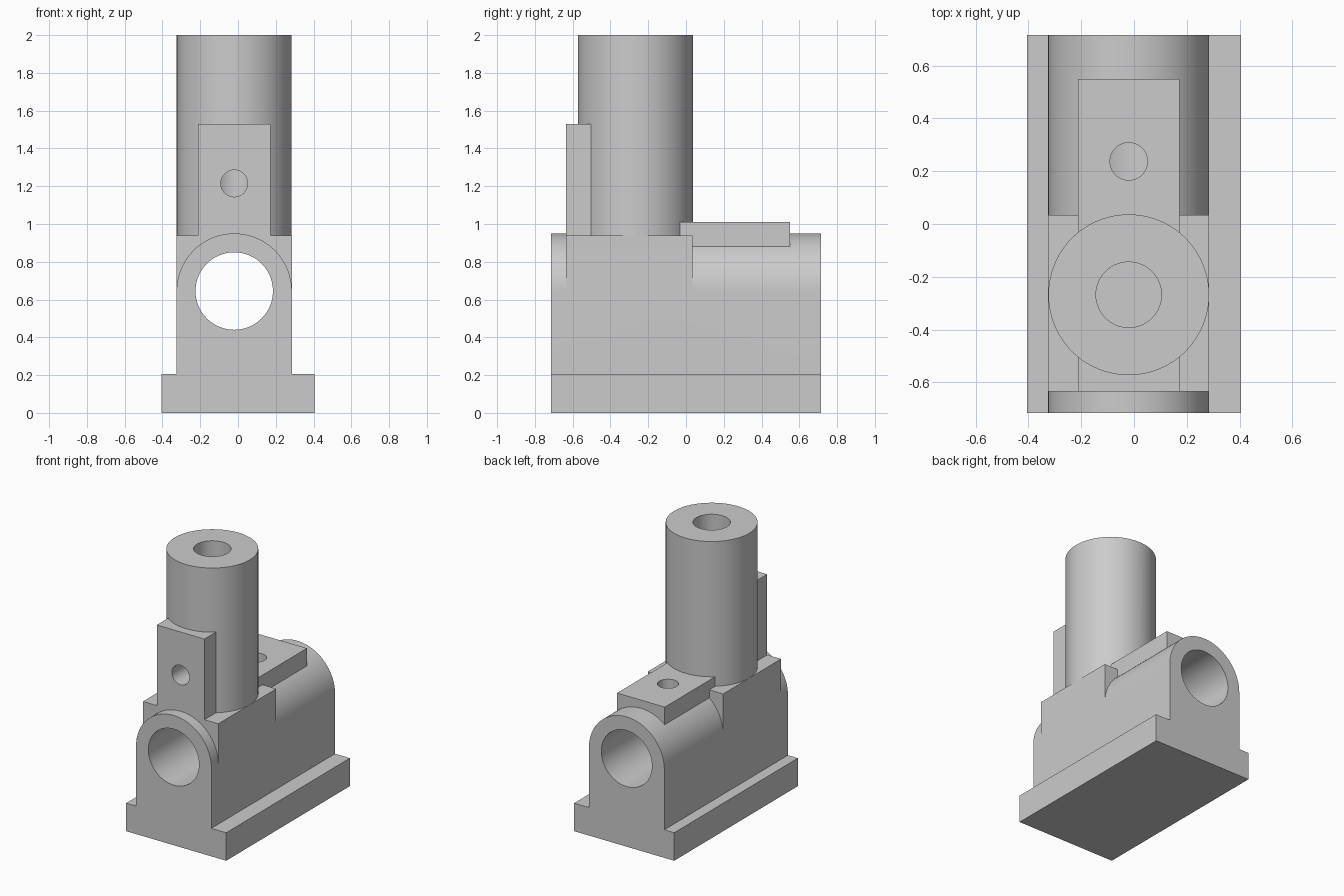
import bpy, bmesh, math
from mathutils import Matrix, Vector

cube = bpy.data.objects.get("Cube")
if cube:
    bpy.data.objects.remove(cube, do_unlink=True)

grey = bpy.data.materials.new("machined_grey")
grey.use_nodes = True
colour = (0.6, 0.6, 0.6, 1)
grey.diffuse_color = colour
grey.node_tree.nodes["Principled BSDF"].inputs["Base Color"].default_value = colour

CX = -0.02          # common centre line of the upper parts
R = 0.305           # outer radius of both barrels
BORE_Z = 0.645      # height of the horizontal bore
POST_Y = -0.268     # position of the upright post
LENGTH = 1.43
SEGMENTS = 96


def finish(name, bm):
    bmesh.ops.recalc_face_normals(bm, faces=bm.faces)
    mesh = bpy.data.meshes.new(name)
    bm.to_mesh(mesh)
    bm.free()
    mesh.materials.append(grey)
    obj = bpy.data.objects.new(name, mesh)
    bpy.context.collection.objects.link(obj)
    return obj


def box(name, x, y, z):
    bm = bmesh.new()
    size = [b - a for a, b in (x, y, z)]
    centre = [(a + b) / 2 for a, b in (x, y, z)]
    bmesh.ops.create_cube(bm, size=1, matrix=Matrix.Translation(centre) @ Matrix.Diagonal((*size, 1)))
    return finish(name, bm)


def cylinder(name, radius, start, end):
    bm = bmesh.new()
    start, end = Vector(start), Vector(end)
    axis = end - start
    turn = axis.to_track_quat('Z', 'Y').to_matrix().to_4x4()
    bmesh.ops.create_cone(bm, cap_ends=True, segments=SEGMENTS, radius1=radius, radius2=radius,
                          depth=axis.length, matrix=Matrix.Translation((start + end) / 2) @ turn)
    return finish(name, bm)


def arched_block(name, bottom):
    # Upright block with a rounded top, extruded along y
    steps = SEGMENTS // 2
    profile = [(CX - R, bottom), (CX + R, bottom)]
    for i in range(steps + 1):
        a = math.pi * i / steps
        profile.append((CX + R * math.cos(a), BORE_Z + R * math.sin(a)))
    bm = bmesh.new()
    face = bm.faces.new([bm.verts.new((x, -LENGTH / 2, z)) for x, z in profile])
    new = bmesh.ops.extrude_face_region(bm, geom=[face])["geom"]
    bmesh.ops.translate(bm, vec=(0, LENGTH, 0), verts=[v for v in new if isinstance(v, bmesh.types.BMVert)])
    return finish(name, bm)


def combine(target, part, operation):
    mod = target.modifiers.new(part.name, 'BOOLEAN')
    mod.operation = operation
    mod.solver = 'EXACT'
    mod.object = part
    bpy.ops.object.select_all(action='DESELECT')
    bpy.context.view_layer.objects.active = target
    target.select_set(True)
    bpy.ops.object.modifier_apply(modifier=mod.name)
    bpy.data.objects.remove(part, do_unlink=True)


# Solid parts joined into one casting
side = (CX - R, CX + R)
narrow = (CX - 0.193, CX + 0.193)
casting = arched_block("clamp_bracket", 0.1)
solids = [
    box("base_plate", (-0.405, 0.405), (-LENGTH / 2, LENGTH / 2), (0, 0.205)),
    box("saddle", side, (-0.635, 0.035), (0.3, 0.94)),
    cylinder("post", R - 0.0005, (CX, POST_Y, 0.87), (CX, POST_Y, 2)),
    box("front_screw_pad", narrow, (-0.635, POST_Y), (0.87, 1.53)),
    box("top_screw_pad", narrow, (POST_Y, 0.55), (0.88, 1.01)),
]
for part in solids:
    combine(casting, part, 'UNION')

# Bores and screw holes
cutters = [
    cylinder("horizontal_bore", 0.205, (CX, -1, BORE_Z), (CX, 1, BORE_Z)),
    cylinder("post_bore", 0.124, (CX, POST_Y, 0.94), (CX, POST_Y, 2.2)),
    cylinder("front_screw_hole", 0.071, (CX, -0.8, 1.215), (CX, POST_Y, 1.215)),
    cylinder("top_screw_hole", 0.071, (CX, 0.237, BORE_Z), (CX, 0.237, 1.2)),
]
for part in cutters:
    part.hide_render = True
    combine(casting, part, 'DIFFERENCE')

# Smooth round walls, crisp edges
casting.select_set(True)
bpy.context.view_layer.objects.active = casting
bpy.ops.object.shade_smooth_by_angle(angle=math.radians(25))
